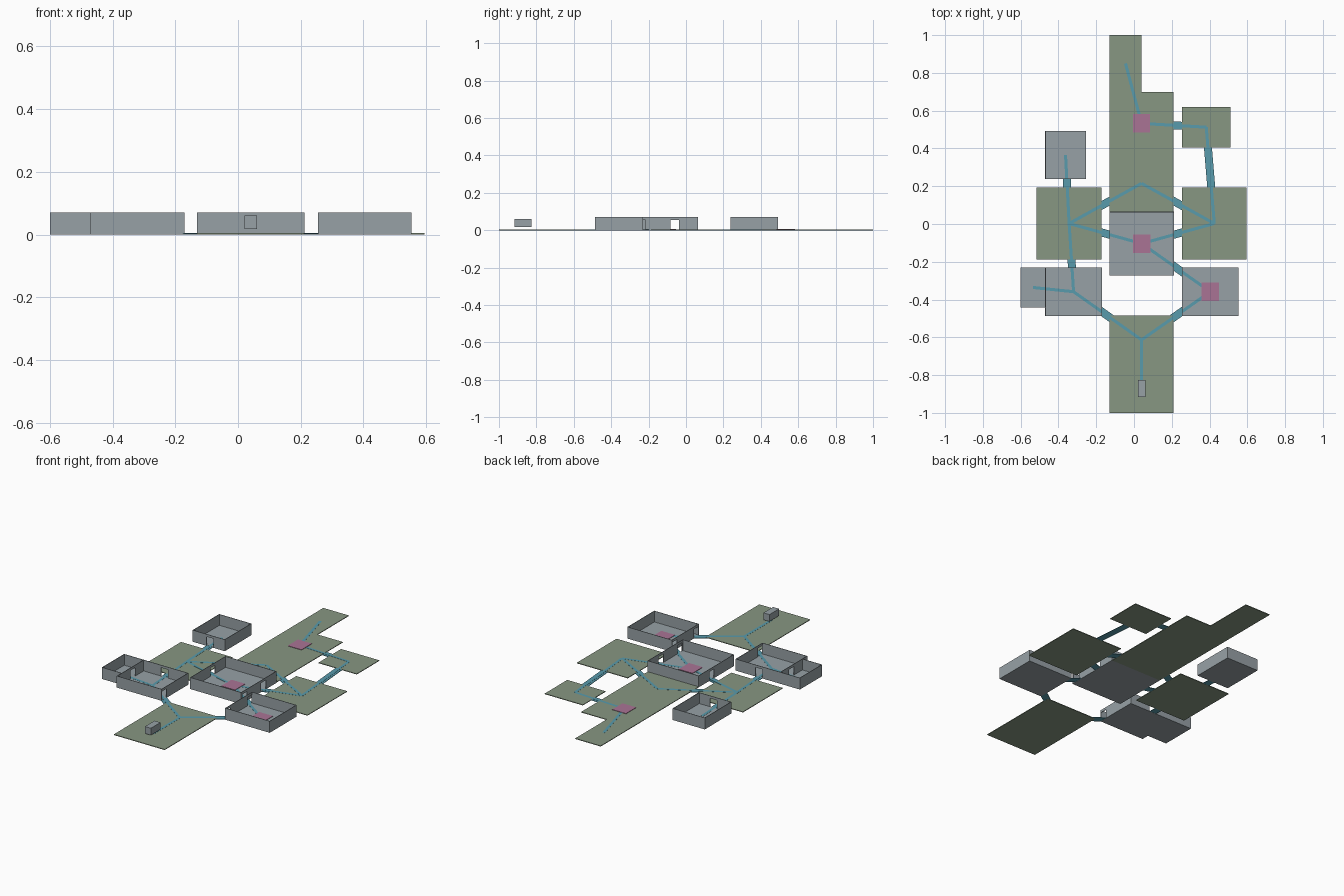
import bpy, bmesh, math
from mathutils import Vector, Matrix

if "Cube" in bpy.data.objects:
    bpy.data.objects.remove(bpy.data.objects["Cube"])


def srgb(r, g, b):
    lin = lambda c: ((c / 255 + 0.055) / 1.055) ** 2.4
    return (lin(r), lin(g), lin(b), 1)


def material(name, rgb):
    m = bpy.data.materials.new(name)
    m.diffuse_color = srgb(*rgb)
    m.use_nodes = True
    m.node_tree.nodes["Principled BSDF"].inputs["Base Color"].default_value = m.diffuse_color
    return m


GREY = material("wall grey", (151, 161, 166))
GREEN = material("yard green", (135, 151, 130))
TEAL = material("path teal", (88, 155, 172))
PINK = material("marker pink", (170, 116, 149))

FLOOR, WALL_TOP, DOOR_TOP, THICK, DOOR_W = 0.004, 0.07, 0.055, 0.003, 0.046


def add_box(bm, x0, x1, y0, y1, z0, z1):
    mat = Matrix.Translation(((x0 + x1) / 2, (y0 + y1) / 2, (z0 + z1) / 2)) \
        @ Matrix.Diagonal((x1 - x0, y1 - y0, z1 - z0, 1))
    bmesh.ops.create_cube(bm, size=1, matrix=mat)


def finish(bm, name, mat):
    me = bpy.data.meshes.new(name)
    bm.to_mesh(me)
    bm.free()
    me.materials.append(mat)
    ob = bpy.data.objects.new(name, me)
    bpy.context.collection.objects.link(ob)


def slab(name, mat, *bounds):
    bm = bmesh.new()
    add_box(bm, *bounds)
    finish(bm, name, mat)


def wall(bm, rect, side, doors):
    """One thin wall along a room side, split around its doorways."""
    x0, x1, y0, y1 = rect
    along_x = side in "NS"
    a, end = (x0, x1) if along_x else (y0, y1)

    def piece(p, q, z0):
        if q - p < 0.001:
            return
        if along_x:
            e = y1 - THICK if side == "N" else y0
            add_box(bm, p, q, e, e + THICK, z0, WALL_TOP)
        else:
            e = x1 - THICK if side == "E" else x0
            add_box(bm, e, e + THICK, p, q, z0, WALL_TOP)

    for c in sorted(doors):
        piece(a, c - DOOR_W / 2, 0)
        piece(c - DOOR_W / 2, c + DOOR_W / 2, DOOR_TOP)
        a = c + DOOR_W / 2
    piece(a, end, 0)


# Open green yards
yards = {
    "north_end": (-0.13, 0.04, 0.70, 1.0),
    "north": (-0.13, 0.21, 0.365, 0.70),
    "inner": (-0.13, 0.21, 0.065, 0.365),
    "west": (-0.515, -0.172, -0.187, 0.192),
    "east": (0.255, 0.595, -0.187, 0.192),
    "north_east": (0.255, 0.51, 0.405, 0.62),
    "south": (-0.13, 0.21, -0.742, -0.485),
    "south_end": (-0.13, 0.21, -1.0, -0.742),
}
# Walled grey rooms, with doorway positions on each built side
rooms = {
    "central": ((-0.13, 0.212, -0.272, 0.065),
                {"N": [], "S": [], "W": [-0.06], "E": [-0.239, -0.06]}),
    "north_west": ((-0.47, -0.255, 0.238, 0.492),
                   {"N": [], "S": [-0.353], "W": [], "E": []}),
    "south_west": ((-0.47, -0.17, -0.487, -0.23),
                   {"N": [-0.328], "S": [], "W": [-0.337], "E": [-0.462]}),
    "annex": ((-0.6, -0.47, -0.442, -0.23), {"N": [], "S": [], "W": []}),
    "south_east": ((0.255, 0.553, -0.487, -0.23),
                   {"N": [], "S": [], "W": [-0.462, -0.255], "E": []}),
}
for name, rect in yards.items():
    slab(name + "_yard", GREEN, *rect, 0, FLOOR)
for name, (rect, sides) in rooms.items():
    slab(name + "_room_floor", GREY, *rect, 0, FLOOR)
    bm = bmesh.new()
    for side, doors in sides.items():
        wall(bm, rect, side, doors)
    finish(bm, name + "_room_walls", GREY)

areas = dict(yards, **{n: r[0] for n, r in rooms.items()})


def centre(name):
    x0, x1, y0, y1 = areas[name]
    return Vector(((x0 + x1) / 2, (y0 + y1) / 2, 0))


def strip(name, a, b, width, z0, z1):
    bm = bmesh.new()
    d = b - a
    add_box(bm, -d.length / 2, d.length / 2, -width / 2, width / 2, z0, z1)
    bm.transform(Matrix.Translation((a + b) / 2)
                 @ Matrix.Rotation(math.atan2(d.y, d.x), 4, "Z"))
    finish(bm, name, TEAL)


# Connecting paths: wide between areas, a narrow trail over the floors
links = [("north_end", "north"), ("north", "north_east"), ("north_east", "east"),
         ("inner", "east"), ("inner", "west"), ("central", "west"),
         ("central", "east"), ("central", "south_east"), ("west", "north_west"),
         ("west", "south_west"), ("south_west", "annex"),
         ("south_west", "south"), ("south_east", "south"), ("south", "south_end")]
for a, b in links:
    strip(f"path_{a}_to_{b}", centre(a), centre(b), 0.042, 0.0006, 0.0034)
    strip(f"trail_{a}_to_{b}", centre(a), centre(b), 0.016, 0.002, FLOOR + 0.0006)

# Pink floor markers
for name in ("north", "central", "south_east"):
    c = centre(name)
    slab(name + "_marker", PINK, c.x - 0.046, c.x + 0.046,
         c.y - 0.049, c.y + 0.049, 0.002, 0.0065)

# Small raised block at the south end
slab("start_block", GREY, 0.02, 0.06, -0.917, -0.825, 0.018, 0.06)
